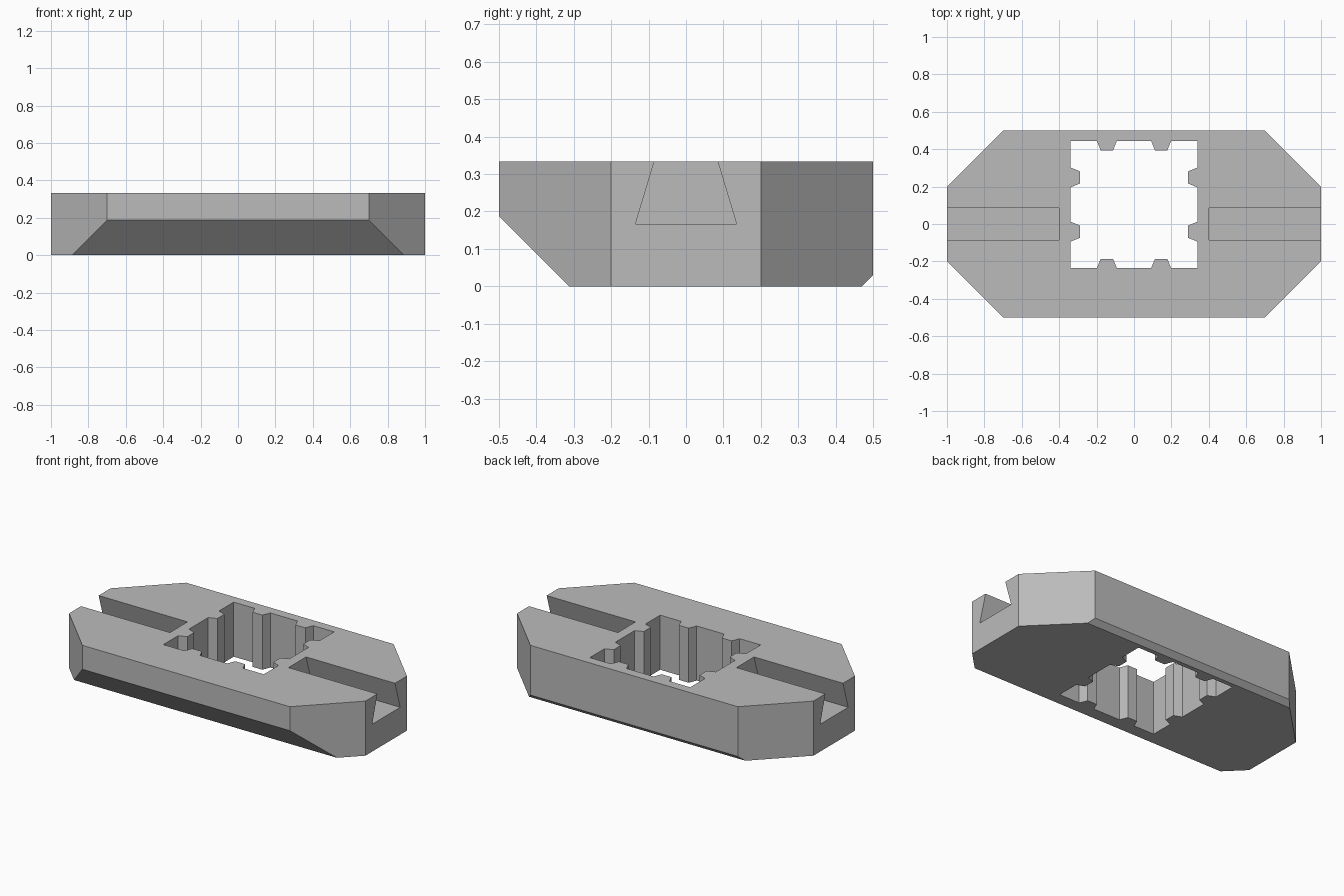
import bpy, bmesh
from mathutils import Vector

cube = bpy.data.objects.get("Cube")
if cube:
    bpy.data.objects.remove(cube, do_unlink=True)

H = 0.333          # block height
HOLE_Y = 0.104     # centre of the ribbed opening
HOLE_R = 0.339     # half width of the opening

grey = bpy.data.materials.new("plain grey")
grey.use_nodes = True
colour = (0.5, 0.5, 0.5, 1)
grey.diffuse_color = colour
grey.node_tree.nodes["Principled BSDF"].inputs["Base Color"].default_value = colour


def prism(name, points, offset, cuts=()):
    """Extrude a closed 3D outline by offset, then trim it with planes."""
    bm = bmesh.new()
    face = bm.faces.new([bm.verts.new(p) for p in points])
    ext = bmesh.ops.extrude_face_region(bm, geom=[face], use_keep_orig=True)
    verts = [g for g in ext["geom"] if isinstance(g, bmesh.types.BMVert)]
    bmesh.ops.translate(bm, vec=offset, verts=verts)
    for co, normal in cuts:
        bmesh.ops.bisect_plane(bm, geom=bm.verts[:] + bm.edges[:] + bm.faces[:],
                               plane_co=co, plane_no=normal, clear_outer=True)
        bmesh.ops.holes_fill(bm, edges=[e for e in bm.edges if e.is_boundary])
    bmesh.ops.recalc_face_normals(bm, faces=bm.faces)
    mesh = bpy.data.meshes.new(name)
    bm.to_mesh(mesh)
    bm.free()
    mesh.materials.append(grey)
    obj = bpy.data.objects.new(name, mesh)
    bpy.context.collection.objects.link(obj)
    return obj


# Octagonal block with a wide front and a narrow back underside chamfer
outline = [(-1, -0.2), (-0.7, -0.5), (0.7, -0.5), (1, -0.2),
           (1, 0.2), (0.7, 0.5), (-0.7, 0.5), (-1, 0.2)]
block = prism("block", [(x, y, 0) for x, y in outline], (0, 0, H),
              cuts=[((0, -0.313, 0), (0, -1, -1)), ((0, 0.47, 0), (0, 1, -1))])

# Square opening with two tapered ribs on each wall
wall = [(-HOLE_R, -HOLE_R)]
for c in (-0.145, 0.145):
    wall += [(c - 0.053, -HOLE_R), (c - 0.033, -HOLE_R + 0.049),
             (c + 0.033, -HOLE_R + 0.049), (c + 0.053, -HOLE_R)]
ring = []
for turn in range(4):
    ring += [(x, y + HOLE_Y, -0.1) for x, y in wall]
    wall = [(-y, x) for x, y in wall]
cutters = [prism("opening_cutter", ring, (0, 0, H + 0.2))]

# Dovetail slots running in from both ends, flared past the top
slope = (0.135 - 0.085) / (H - 0.167)
top_z = H + 0.05
top_w = 0.085 - slope * 0.05
for name, side in (("left", 1), ("right", -1)):
    section = [(-0.135, 0.167), (0.135, 0.167), (top_w, top_z), (-top_w, top_z)]
    cutters.append(prism(name + "_slot_cutter",
                         [(side * 0.4, y, z) for y, z in section], (side * 0.7, 0, 0)))

# Cut the opening and slots out of the block
for cutter in cutters:
    cutter.hide_render = True
    cutter.hide_viewport = True
    mod = block.modifiers.new(cutter.name, "BOOLEAN")
    mod.operation = "DIFFERENCE"
    mod.solver = "EXACT"
    mod.object = cutter
